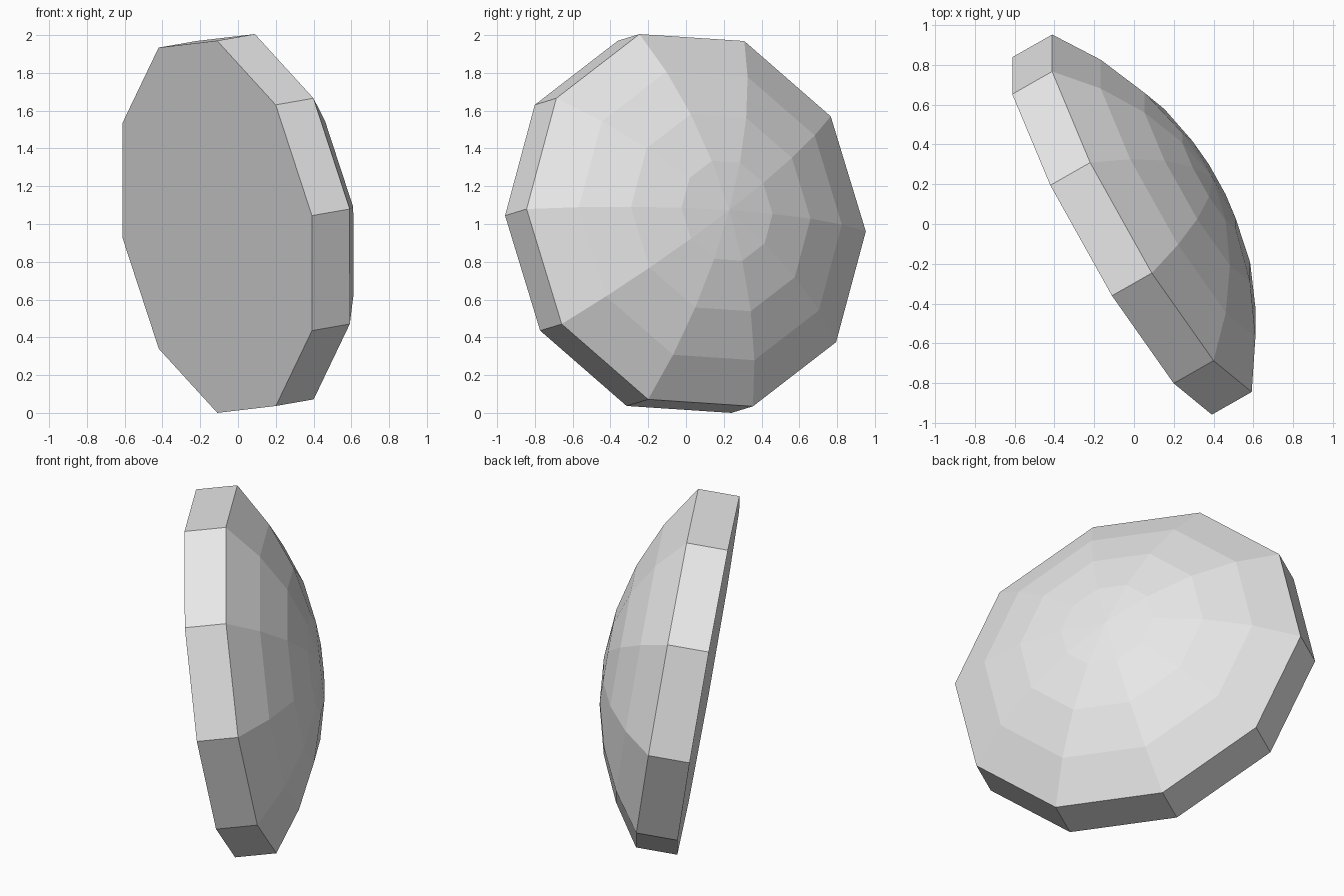
import bpy
import bmesh
from math import asin, cos, sin, pi
from mathutils import Matrix, Vector

cube = bpy.data.objects.get("Cube")
if cube:
    bpy.data.objects.remove(cube, do_unlink=True)

SIDES = 10
RADIUS = 1.03        # corner radius of the disc
RIM = 0.233          # thickness of the straight rim
DOME = 0.357         # rise of the dome above the rim
BANDS = 4            # dome bands from rim to tip

# Grey material
grey = bpy.data.materials.new("light_grey")
grey.use_nodes = True
colour = (0.8, 0.8, 0.8, 1.0)
grey.diffuse_color = colour
grey.node_tree.nodes["Principled BSDF"].inputs["Base Color"].default_value = colour

# Profile as (radius, height): flat base, straight rim, spherical dome
ball = (RADIUS ** 2 + DOME ** 2) / (2 * DOME)
spread = asin(RADIUS / ball)
profile = [(RADIUS, 0.0)]
for i in range(BANDS, 0, -1):
    a = spread * i / BANDS
    profile.append((ball * sin(a), RIM + ball * (cos(a) - cos(spread))))

# Rings of the domed disc
bm = bmesh.new()
rings = []
for r, h in profile:
    rings.append([bm.verts.new((r * cos(2 * pi * k / SIDES),
                                r * sin(2 * pi * k / SIDES), h))
                  for k in range(SIDES)])
tip = bm.verts.new((0, 0, RIM + DOME))

bm.faces.new(rings[0][::-1])
for low, high in zip(rings, rings[1:]):
    for k in range(SIDES):
        n = (k + 1) % SIDES
        bm.faces.new((low[k], low[n], high[n], high[k]))
for k in range(SIDES):
    bm.faces.new((rings[-1][k], rings[-1][(k + 1) % SIDES], tip))

# Tilt the disc so the dome points along its axis, one corner near the top
axis = Vector((0.86, 0.49, 0.15)).normalized()
corner = Vector((0, -0.30, 0.985))
corner = (corner - axis * corner.dot(axis)).normalized()
side = axis.cross(corner)
tilt = Matrix((corner, side, axis)).transposed().to_4x4()
bm.transform(Matrix.Translation((-0.11, -0.06, 0.985)) @ tilt)
bmesh.ops.recalc_face_normals(bm, faces=bm.faces)

# Rest on the ground
lowest = min(v.co.z for v in bm.verts)
bmesh.ops.translate(bm, verts=bm.verts, vec=(0, 0, -lowest))

mesh = bpy.data.meshes.new("domed_disc")
bm.to_mesh(mesh)
bm.free()
mesh.materials.append(grey)
disc = bpy.data.objects.new("domed_disc", mesh)
bpy.context.collection.objects.link(disc)
